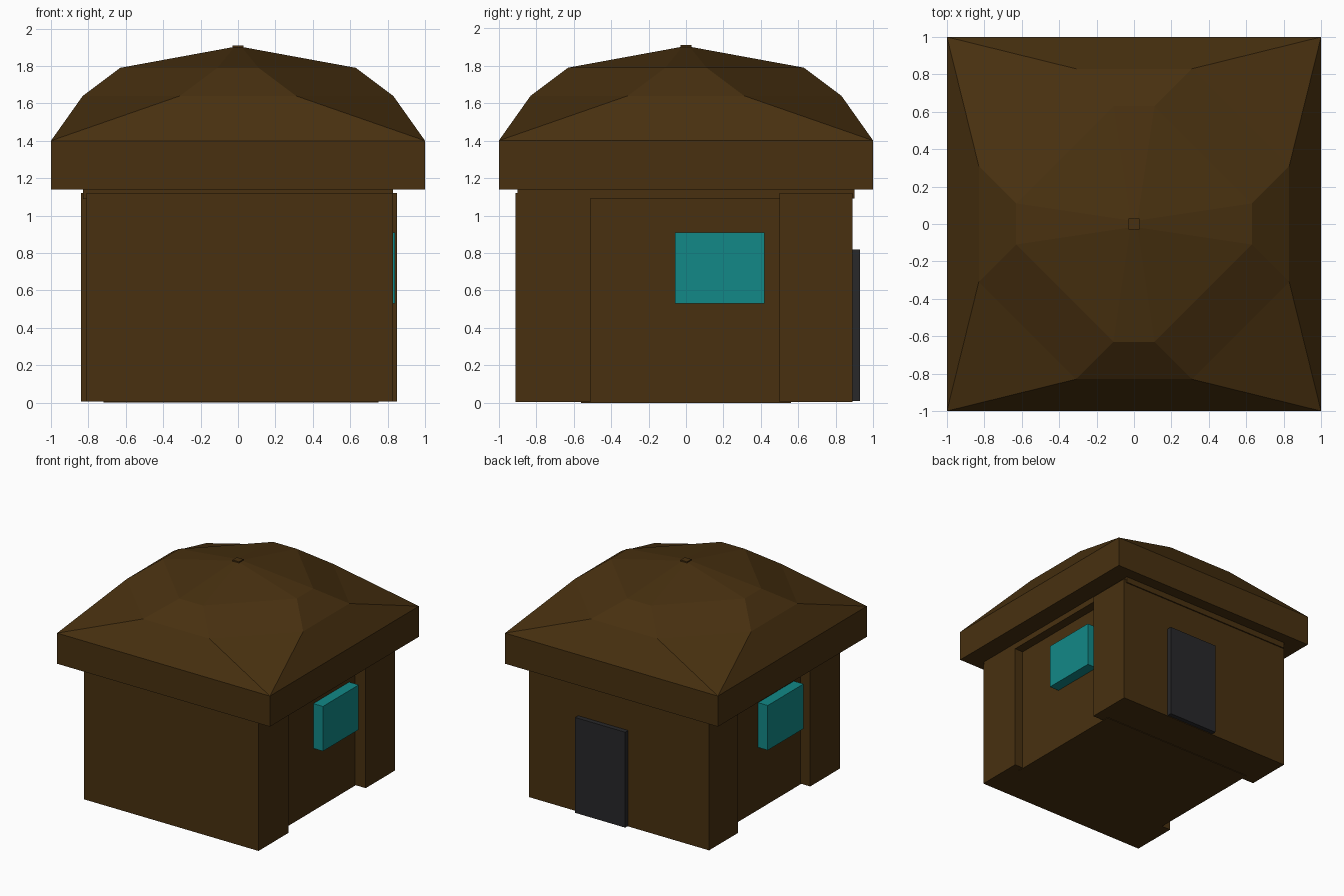
import bpy
import bmesh

cube = bpy.data.objects.get("Cube")
if cube:
    bpy.data.objects.remove(cube, do_unlink=True)


def material(name, color):
    mat = bpy.data.materials.new(name)
    mat.use_nodes = True
    mat.diffuse_color = (*color, 1)
    mat.node_tree.nodes["Principled BSDF"].inputs["Base Color"].default_value = (*color, 1)
    return mat


BROWN = material("dark brown", (0.065, 0.030, 0.005))
TEAL = material("teal glass", (0.006, 0.250, 0.242))
BLACK = material("charcoal", (0.021, 0.021, 0.023))


def add_object(name, bm, mat):
    bmesh.ops.recalc_face_normals(bm, faces=bm.faces)
    mesh = bpy.data.meshes.new(name)
    bm.to_mesh(mesh)
    bm.free()
    mesh.materials.append(mat)
    obj = bpy.data.objects.new(name, mesh)
    bpy.context.collection.objects.link(obj)
    return obj


def box(name, x, y, z, mat):
    """Box from (min, max) ranges on each axis."""
    bm = bmesh.new()
    bmesh.ops.create_cube(bm, size=1)
    for v in bm.verts:
        v.co = [r[0] if c < 0 else r[1] for c, r in zip(v.co, (x, y, z))]
    return add_object(name, bm, mat)


# Walls: a narrow middle room between two wider end blocks
box("middle_room", (-0.72, 0.75), (-0.56, 0.56), (0, 1.12), BROWN)
box("front_block", (-0.81, 0.83), (-0.91, -0.51), (0.005, 1.12), BROWN)
box("back_block", (-0.84, 0.85), (0.5, 0.89), (0.005, 1.12), BROWN)
box("ceiling_slab", (-0.83, 0.83), (-0.9, 0.9), (1.09, 1.16), BROWN)

# Windows and door
box("left_window", (0.72, 0.84), (-0.06, 0.42), (0.53, 0.91), TEAL)
box("right_window", (-0.81, -0.70), (-0.42, 0.06), (0.53, 0.91), TEAL)
box("back_door", (-0.08, 0.39), (0.85, 0.93), (0.01, 0.82), BLACK)


# Roof: square eaves rising through shrinking octagons to a peak
def octagon(bm, far, near, z):
    corners = [(far, -near), (far, near), (near, far), (-near, far),
               (-far, near), (-far, -near), (-near, -far), (near, -far)]
    return [bm.verts.new((x, y, z)) for x, y in corners]


def square(bm, z):
    return [bm.verts.new((x, y, z)) for x, y in ((1, -1), (1, 1), (-1, 1), (-1, -1))]


roof = bmesh.new()
base, eaves = square(roof, 1.14), square(roof, 1.4)
rings = [octagon(roof, *r) for r in ((0.83, 0.31, 1.64), (0.63, 0.11, 1.79), (0.03, 0.02, 1.9))]
roof.faces.new(base)
for i in range(4):
    j = (i + 1) % 4
    a, b, c = (rings[0][(2 * i + k) % 8] for k in range(3))
    roof.faces.new((base[i], base[j], eaves[j], eaves[i]))
    roof.faces.new((eaves[i], eaves[j], b, a))
    roof.faces.new((eaves[j], c, b))
for low, high in zip(rings, rings[1:]):
    for i in range(8):
        j = (i + 1) % 8
        roof.faces.new((low[i], low[j], high[j], high[i]))
roof.faces.new(rings[-1])
add_object("roof", roof, BROWN)
box("roof_peak", (-0.03, 0.03), (-0.03, 0.03), (1.89, 1.91), BROWN)
